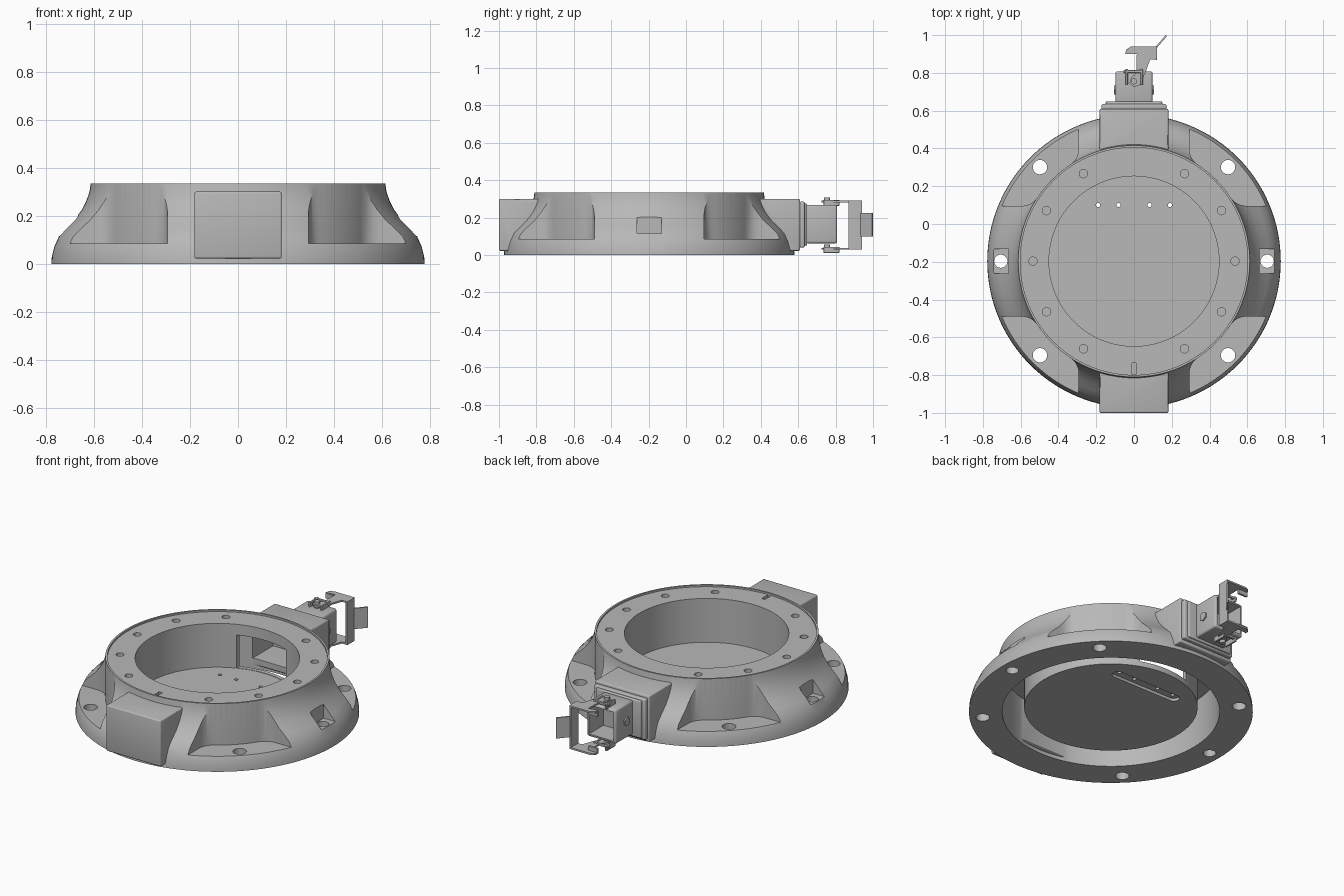
import bpy, bmesh, math
from mathutils import Vector

CY = -0.197  # centre of the round housing along y

cube = bpy.data.objects.get("Cube")
if cube:
    bpy.data.objects.remove(cube, do_unlink=True)

grey = bpy.data.materials.new("cast_grey")
grey.use_nodes = True
colour = (0.48, 0.48, 0.48, 1)
grey.diffuse_color = colour
grey.node_tree.nodes["Principled BSDF"].inputs["Base Color"].default_value = colour


def finish(name, bm):
    bmesh.ops.recalc_face_normals(bm, faces=bm.faces)
    mesh = bpy.data.meshes.new(name)
    bm.to_mesh(mesh)
    bm.free()
    mesh.materials.append(grey)
    obj = bpy.data.objects.new(name, mesh)
    bpy.context.collection.objects.link(obj)
    return obj


def activate(obj):
    bpy.ops.object.select_all(action='DESELECT')
    obj.select_set(True)
    bpy.context.view_layer.objects.active = obj


def smooth(obj, angle=30):
    activate(obj)
    bpy.ops.object.shade_smooth_by_angle(angle=math.radians(angle))


def box(name, lo, hi, bevel=0):
    bm = bmesh.new()
    bmesh.ops.create_cube(bm, size=1)
    for v in bm.verts:
        v.co = Vector([(a + b) / 2 + c * (b - a) for a, b, c in zip(lo, hi, v.co)])
    if bevel:
        bmesh.ops.bevel(bm, geom=bm.edges[:], offset=bevel, segments=3,
                        profile=0.5, affect='EDGES')
    return finish(name, bm)


def prism(name, points, z0, z1):
    bm = bmesh.new()
    face = bm.faces.new([bm.verts.new((x, y, z0)) for x, y in points])
    top = bmesh.ops.extrude_face_region(bm, geom=[face])["geom"]
    bmesh.ops.translate(bm, vec=(0, 0, z1 - z0),
                        verts=[g for g in top if isinstance(g, bmesh.types.BMVert)])
    return finish(name, bm)


def arc(cx, cy, r, a0, a1, n):
    return [(cx + r * math.cos(a0 + (a1 - a0) * i / n),
             cy + r * math.sin(a0 + (a1 - a0) * i / n)) for i in range(n + 1)]


def cylinder(name, x, y, r, z0, z1, sides=32):
    return prism(name, arc(x, y, r, 0, math.tau * (sides - 1) / sides, sides - 1), z0, z1)


def combine(target, other, operation='DIFFERENCE'):
    mod = target.modifiers.new("combine", 'BOOLEAN')
    mod.operation = operation
    mod.solver = 'EXACT'
    mod.object = other
    activate(target)
    bpy.ops.object.modifier_apply(modifier=mod.name)
    bpy.data.objects.remove(other, do_unlink=True)


# Round housing: flared skirt, top ring, central well and hollow underside
profile = [(0, .06), (.45, .06), (.45, .325), (.602, .325), (.602, .335), (.613, .335),
           (.618, .30), (.632, .26), (.65, .225), (.68, .183), (.715, .148), (.745, .115),
           (.765, .07), (.775, .03), (.777, 0), (.595, 0), (.595, .285), (.475, .285),
           (.475, .03), (0, .03)]
bm = bmesh.new()
verts = [bm.verts.new((r, CY, z)) for r, z in profile]
edges = [bm.edges.new(p) for p in zip(verts, verts[1:])]
bmesh.ops.spin(bm, geom=verts + edges, cent=(0, CY, 0), axis=(0, 0, 1),
               angle=math.tau, steps=128)
bmesh.ops.remove_doubles(bm, verts=bm.verts, dist=1e-4)
housing = finish("housing", bm)

# Corner pockets with filleted walls, and their mounting holes
wall, ring, fil = .293, .613, .10
c = math.sqrt((ring + fil) ** 2 - (wall + fil) ** 2)
toward = math.atan2(c, wall + fil)
fillet = arc(wall + fil, c, fil, math.pi, math.pi + toward, 8)
middle = arc(0, 0, ring, toward, math.pi / 2 - toward, 16)[1:-1]
outline = [(wall, 1)] + fillet + middle + [(y, x) for x, y in reversed(fillet)] + [(1, wall), (1, 1)]
for sx in (-1, 1):
    for sy in (-1, 1):
        combine(housing, prism("pocket", [(x * sx, CY + y * sy) for x, y in outline], .085, .5))
        combine(housing, cylinder("mount_hole", sx * .498, CY + sy * .498, .038, -.1, .2))

# Front and back blocks
combine(housing, box("front_block", (-.182, -1, .022), (.182, CY - .575, .30), .008), 'UNION')
combine(housing, box("back_block", (-.182, CY + .575, .022), (.182, .61, .30), .008), 'UNION')

# Side recesses with holes
for s in (-1, 1):
    xs = sorted((s * .665, s * .9))
    combine(housing, box("side_recess", (xs[0], CY - .065, .115), (xs[1], CY + .065, .4)))
    combine(housing, cylinder("side_hole", s * .705, CY, .035, -.1, .2))

# Cable duct from the well into the back block
combine(housing, box("duct", (-.165, CY + .38, .062), (.165, .57, .26)))

# Screw holes and locating notch in the top ring
for i in range(12):
    if i % 6 != 3:
        a = math.radians(30 * i)
        combine(housing, cylinder("screw_hole", .535 * math.cos(a), CY + .535 * math.sin(a),
                                  .022, .295, .4, 20))
combine(housing, box("notch", (-.011, CY - .601, .30), (.011, CY - .54, .4)))

# Floor holes above a rounded slot on the underside
slot = arc(.2, .1, .032, -math.pi / 2, math.pi / 2, 10) + arc(-.2, .1, .032, math.pi / 2, math.pi * 1.5, 10)
combine(housing, prism("slot", slot, 0, .047))
for x in (-.19, -.082, .082, .19):
    combine(housing, cylinder("floor_hole", x, .1, .011, .04, .1, 16))
smooth(housing)

# Connector flange with a raised frame
smooth(box("connector_flange", (-.172, .605, .04), (.172, .635, .285), .008))
smooth(box("connector_frame", (-.15, .63, .05), (.15, .648, .275), .006))

# Connector shell, open at the back
shell = box("connector_shell", (-.098, .64, .062), (.098, .808, .268), .012)
combine(shell, box("shell_cavity", (-.082, .67, .078), (.082, .9, .252)))
smooth(shell)

# Hexagonal bolts on the shell sides
for s, side in ((-1, "right"), (1, "left")):
    bm = bmesh.new()
    bmesh.ops.create_cone(bm, cap_ends=True, segments=6, radius1=.027, radius2=.027, depth=.012)
    for v in bm.verts:
        v.co = Vector((s * .1 + v.co.z, .71 + v.co.x, .165 + v.co.y))
    finish(side + "_bolt", bm)

# Locking lever: two hooked arms, a cross plate and a slanted thumb tab
arm = [(-.045, .9), (-.04, .925), (-.015, .94), (.122, .94), (.122, .87), (.085, .87),
       (.06, .80), (.03, .735), (0, .725), (-.025, .745), (-.015, .775), (.012, .8),
       (.015, .91)]
for z, level in ((.028, "lower"), (.28, "upper")):
    prism(level + "_lever_arm", arm, z, z + .01)
    out = -1 if z < .1 else 1
    zs = sorted((z + .005 - out * .022, z + .005 + out * .022))
    smooth(cylinder(level + "_pivot", 0, .755, .016, zs[0], zs[1], 20))
    for x in (-.045, .035):
        box(level + "_latch_lug", (x, .735, zs[0]), (x + .012, .82, zs[1] - .012), .003)
    box(level + "_latch_bar", (-.055, .80, z), (.04, .815, z + .014), .003)
    # bent hook lip
    hook = sorted((z + .005, z + .005 - out * .03))
    box(level + "_hook_lip", (-.045, .9, hook[0]), (.015, .912, hook[1]))
box("lever_cross_plate", (.112, .868, .03), (.122, .94, .288))
prism("thumb_tab", [(.114, .938), (.122, .934), (.174, .994), (.168, 1.0)], .1, .225)
